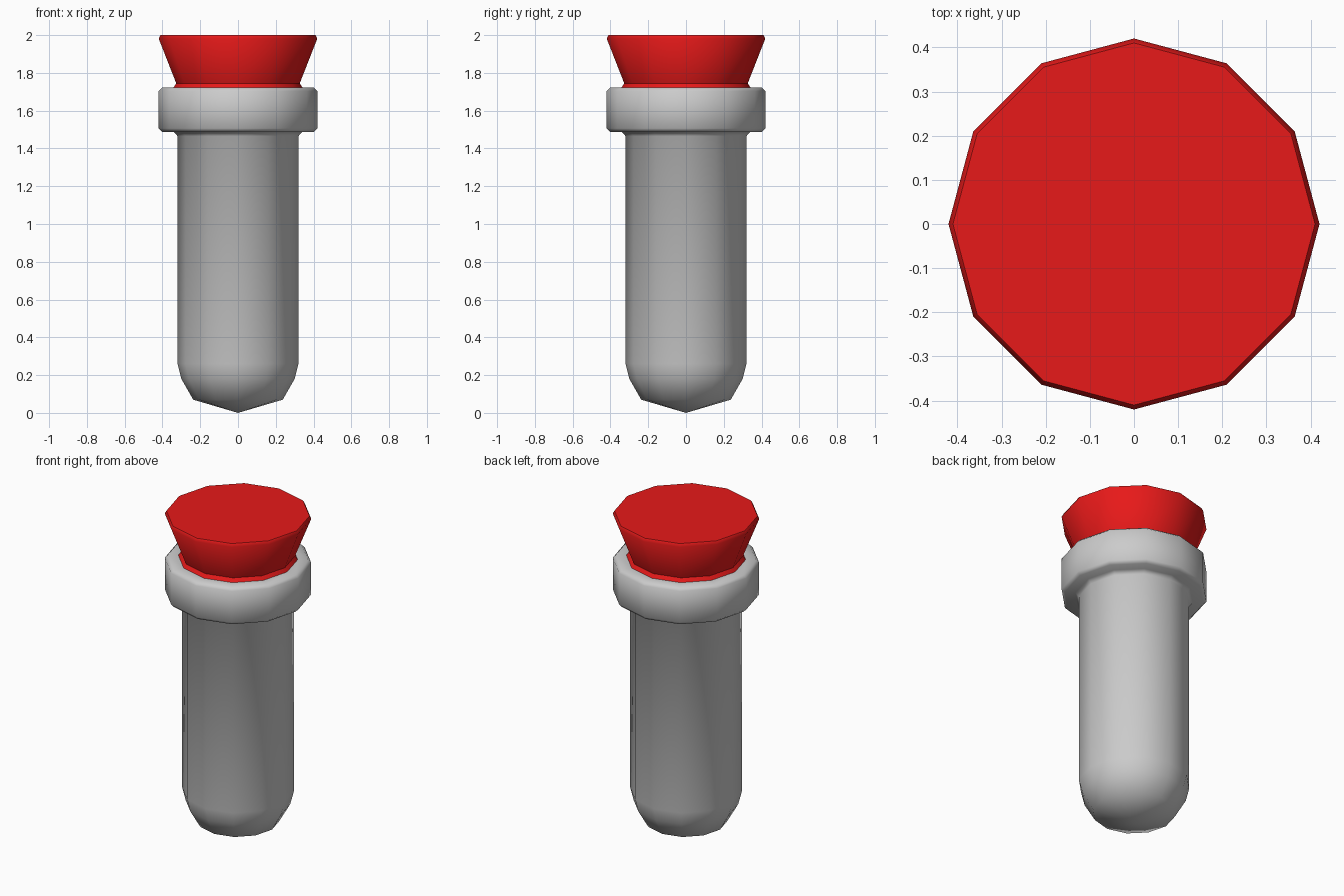
import bpy, bmesh
from math import cos, sin, pi, radians

if "Cube" in bpy.data.objects:
    bpy.data.objects.remove(bpy.data.objects["Cube"])

SIDES = 12


def lathe(name, profile, cap_top=False):
    """Revolve (radius, z) points around z; radius 0 makes a pole."""
    bm = bmesh.new()
    rings = []
    for r, z in profile:
        n = 1 if r == 0 else SIDES
        rings.append([bm.verts.new((r * cos(2 * pi * i / SIDES),
                                    r * sin(2 * pi * i / SIDES), z)) for i in range(n)])
    for a, b in zip(rings, rings[1:]):
        for i in range(SIDES):
            j = (i + 1) % SIDES
            if len(a) == 1:
                bm.faces.new((a[0], b[j], b[i]))
            else:
                bm.faces.new((a[i], a[j], b[j], b[i]))
    if cap_top:
        bm.faces.new(rings[-1])
    bm.normal_update()
    mesh = bpy.data.meshes.new(name)
    bm.to_mesh(mesh)
    bm.free()
    obj = bpy.data.objects.new(name, mesh)
    bpy.context.collection.objects.link(obj)
    bpy.ops.object.select_all(action='DESELECT')
    obj.select_set(True)
    bpy.context.view_layer.objects.active = obj
    bpy.ops.object.shade_smooth_by_angle(angle=radians(50))
    return obj


# Tube with rounded bottom and thick collar
lathe("tube", [
    (0, 0), (0.237, 0.07), (0.3, 0.18), (0.32, 0.26),
    (0.32, 1.465), (0.34, 1.488),
    (0.402, 1.488), (0.42, 1.506), (0.42, 1.704), (0.402, 1.722),
    (0.342, 1.722),
])

# Flared stopper sitting in the collar
stopper = lathe("stopper", [
    (0.342, 1.722), (0.327, 1.745), (0.42, 1.982), (0.41, 2.0),
], cap_top=True)
red = bpy.data.materials.new("red")
red.diffuse_color = (0.8, 0.01, 0.01, 1)
red.use_nodes = True
red.node_tree.nodes["Principled BSDF"].inputs["Base Color"].default_value = red.diffuse_color
stopper.data.materials.append(red)
